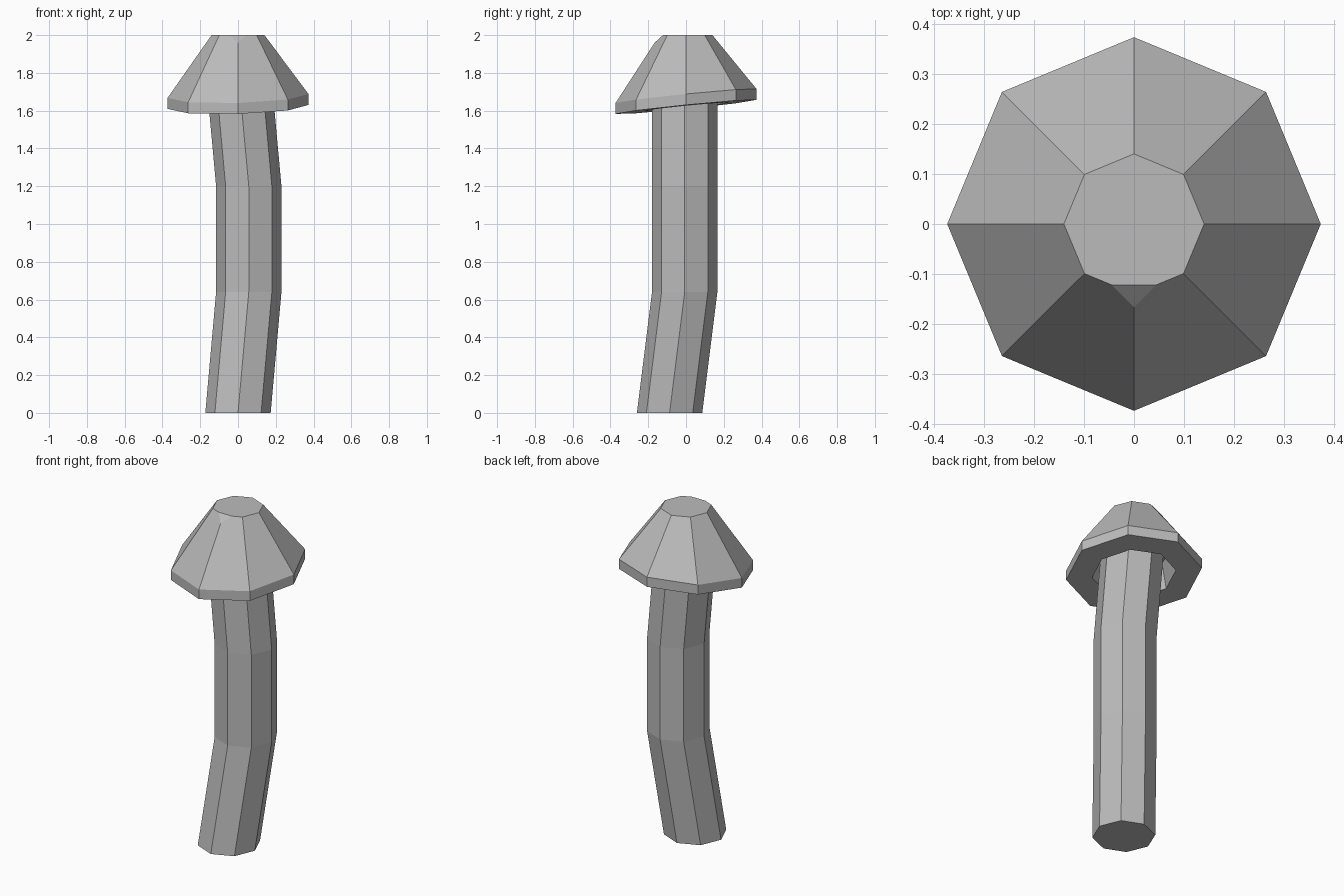
import bpy, bmesh, math
from mathutils import Vector

cube = bpy.data.objects.get("Cube")
if cube:
    bpy.data.objects.remove(cube)

SIDES = 8

# One plain grey finish for everything
grey = bpy.data.materials.new("plain_grey")
grey.use_nodes = True
colour = (0.5, 0.5, 0.5, 1)
grey.diffuse_color = colour
grey.node_tree.nodes["Principled BSDF"].inputs["Base Color"].default_value = colour


def add_ring(bm, centre, radius, tilt=(0, 0)):
    """Octagon around centre, with z rising along x and y by tilt."""
    verts = []
    for i in range(SIDES):
        a = math.tau * i / SIDES
        x, y = radius * math.cos(a), radius * math.sin(a)
        offset = Vector((x, y, tilt[0] * x + tilt[1] * y))
        verts.append(bm.verts.new(Vector(centre) + offset))
    return verts


def skin(bm, rings):
    """Closed body through the rings, with flat ends."""
    for low, high in zip(rings, rings[1:]):
        for i in range(SIDES):
            j = (i + 1) % SIDES
            bm.faces.new((low[i], low[j], high[j], high[i]))
    bm.faces.new(rings[0])
    bm.faces.new(rings[-1])
    bmesh.ops.recalc_face_normals(bm, faces=bm.faces)


def finish(bm, name):
    mesh = bpy.data.meshes.new(name)
    bm.to_mesh(mesh)
    bm.free()
    mesh.materials.append(grey)
    obj = bpy.data.objects.new(name, mesh)
    bpy.context.collection.objects.link(obj)
    return obj


# Bent stem
bm = bmesh.new()
path = [(0, -0.087, 0), (0.057, -0.007, 0.64),
        (0.057, -0.007, 1.2), (0.004, -0.007, 1.78)]
skin(bm, [add_ring(bm, p, 0.173) for p in path])
finish(bm, "stem")

# Cap with a tilted rim, a hollow underside and a chipped front corner
bm = bmesh.new()
tilt = (0.028, 0.1)
rings = [add_ring(bm, (0, 0, 1.76), 0.2),
         add_ring(bm, (0, 0, 1.62), 0.23, tilt),
         add_ring(bm, (0, 0, 1.62), 0.373, tilt),
         add_ring(bm, (0, 0, 1.678), 0.373, tilt),
         add_ring(bm, (0, 0, 2), 0.14)]
skin(bm, rings)
front_corner = min(rings[-1], key=lambda v: v.co.y)
bmesh.ops.bevel(bm, geom=[front_corner], offset=0.048, offset_type='OFFSET',
                segments=1, affect='VERTICES')
finish(bm, "cap")
